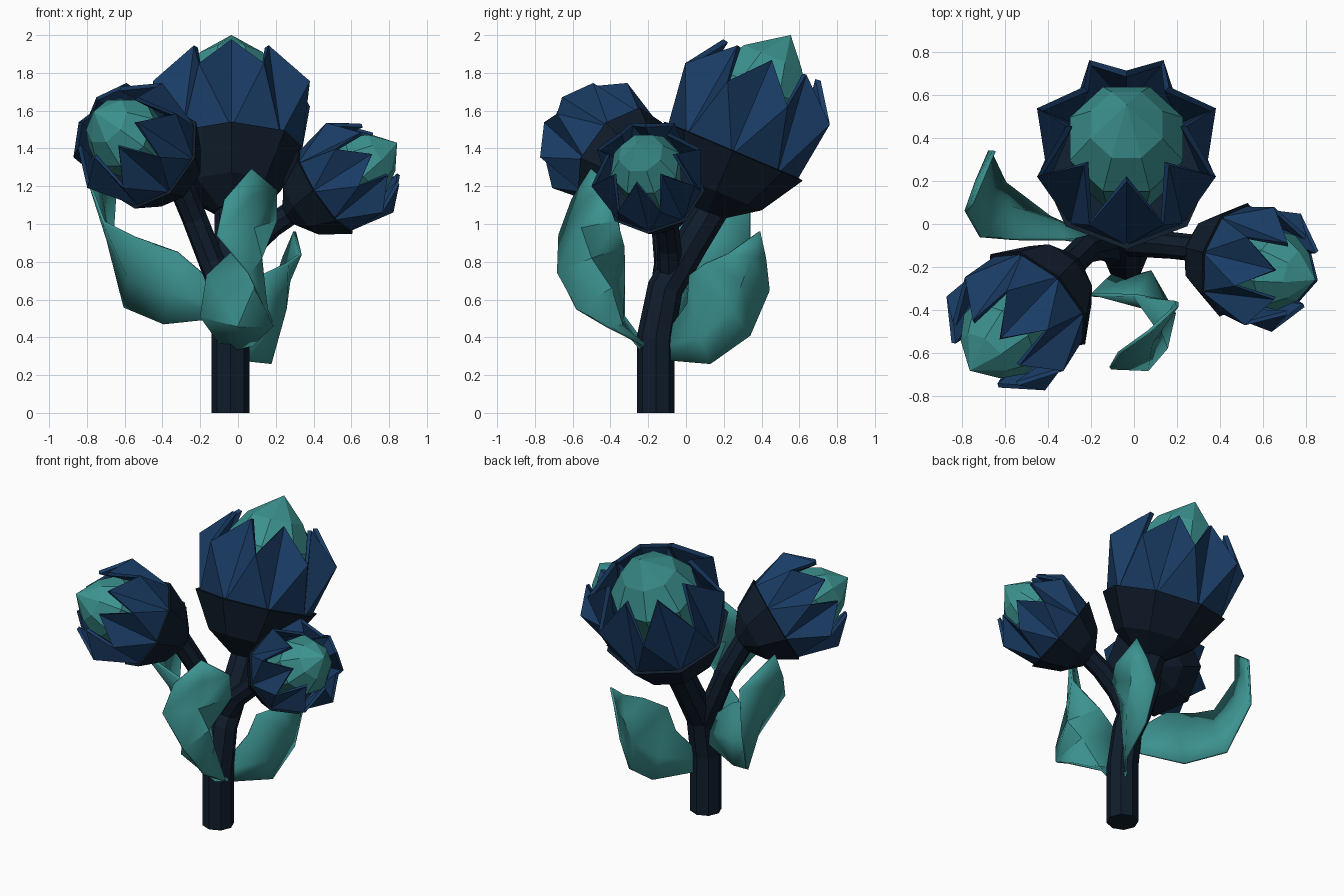
import bpy
from math import sin, cos, pi
from mathutils import Vector

if "Cube" in bpy.data.objects:
    bpy.data.objects.remove(bpy.data.objects["Cube"])


def material(name, color):
    m = bpy.data.materials.new(name)
    m.diffuse_color = (*color, 1)
    m.use_nodes = True
    m.node_tree.nodes["Principled BSDF"].inputs["Base Color"].default_value = m.diffuse_color
    return m


DARK = material("dark_stem", (0.005, 0.012, 0.025))
BLUE = material("petal_blue", (0.010, 0.045, 0.13))
TEAL = material("leaf_teal", (0.045, 0.29, 0.28))


def add_mesh(name, verts, faces, mat, thickness=0):
    me = bpy.data.meshes.new(name)
    me.from_pydata(verts, [], faces)
    me.materials.append(mat)
    ob = bpy.data.objects.new(name, me)
    bpy.context.collection.objects.link(ob)
    if thickness:
        mod = ob.modifiers.new("thickness", 'SOLIDIFY')
        mod.thickness = thickness
        mod.offset = -1
    return ob


def bridge(n, rings):
    """Quads between consecutive closed rings of n vertices."""
    return [(r * n + i, r * n + (i + 1) % n, (r + 1) * n + (i + 1) % n, (r + 1) * n + i)
            for r in range(rings - 1) for i in range(n)]


def flower(name, center, axis, s, bud_offset):
    a = Vector(axis).normalized()
    up = Vector((0, 0, 1))
    e1 = (up - a * up.dot(a)).normalized()
    e2 = a.cross(e1)
    c = Vector(center)
    n = 8

    def pt(h, r, t):
        return c + s * (a * h + r * (e1 * cos(t) + e2 * sin(t)))

    def ring(h, r, shift=0):
        return [pt(h, r, 2 * pi * (i + shift) / n) for i in range(n)]

    # calyx cup with a sharp lip
    prof = [(-0.67, 0.09), (-0.55, 0.26), (-0.32, 0.40), (-0.31, 0.34)]
    verts = [v for h, r in prof for v in ring(h, r)]
    faces = bridge(n, len(prof)) + [tuple(reversed(range(n))),
                                    tuple(range(3 * n, 4 * n))]
    add_mesh(name + "_calyx", verts, faces, DARK)

    # eight pointed petals, each folded along its middle
    verts = ring(-0.34, 0.37) + ring(0.01, 0.45, 0.5) + ring(0.205, 0.28)
    faces = []
    for k in range(n):
        right, left, tip = n + k, n + (k - 1) % n, 2 * n + k
        faces += [(k, right, tip), (k, tip, left), (k, (k + 1) % n, right)]
    add_mesh(name + "_petals", verts, faces, BLUE, 0.03 * s)

    # inner bud with a point
    prof = [(-0.32, 0.22), (0.05, 0.285), (0.22, 0.18)]
    verts = [v for h, r in prof for v in ring(h, r, 0.5)]
    verts.append(pt(0.365, bud_offset, pi))
    faces = bridge(n, 3) + [(2 * n + i, 2 * n + (i + 1) % n, 3 * n) for i in range(n)]
    faces.append(tuple(reversed(range(n))))
    add_mesh(name + "_bud", verts, faces, TEAL)


def stem(name, path):
    cu = bpy.data.curves.new(name, 'CURVE')
    cu.dimensions = '3D'
    cu.bevel_depth = 1
    cu.bevel_resolution = 2
    cu.use_fill_caps = True
    sp = cu.splines.new('POLY')
    sp.use_smooth = False
    sp.points.add(len(path) - 1)
    for p, (x, y, z, r) in zip(sp.points, path):
        p.co = (x, y, z, 1)
        p.radius = r
    cu.materials.append(DARK)
    ob = bpy.data.objects.new(name, cu)
    bpy.context.collection.objects.link(ob)
    bpy.ops.object.select_all(action='DESELECT')
    ob.select_set(True)
    bpy.context.view_layer.objects.active = ob
    bpy.ops.object.convert(target='MESH')


def leaf(name, rows, tip):
    """Rows of (edge, midrib, edge) from the stem to a pointed tip."""
    verts = [p for row in rows for p in row] + [tip]
    faces = []
    for r in range(len(rows) - 1):
        for i in range(2):
            k = r * 3 + i
            faces.append((k, k + 1, k + 4, k + 3))
    k = 3 * (len(rows) - 1)
    faces += [(k, k + 1, k + 3), (k + 1, k + 2, k + 3)]
    ob = add_mesh(name, verts, faces, TEAL, 0.016)
    ob.modifiers["thickness"].offset = 0
    bpy.ops.object.select_all(action='DESELECT')
    ob.select_set(True)
    bpy.context.view_layer.objects.active = ob
    bpy.ops.object.shade_smooth_by_angle(angle=0.6)


# flowers
flower("large_flower", (-0.035, 0.375, 1.68), (0, 0.39, 0.92), 1.0, 0.04)
flower("right_flower", (0.64, -0.21, 1.295), (0.81, -0.2, 0.54), 0.68, 0)
flower("left_flower", (-0.595, -0.505, 1.465), (-0.6, -0.63, 0.47), 0.76, 0)

# stems
stem("main_stem", [(-0.04, -0.16, 0, 0.1), (-0.04, -0.16, 0.4, 0.1),
                   (-0.04, -0.11, 0.66, 0.095), (-0.035, 0.03, 0.9, 0.09),
                   (-0.035, 0.15, 1.1, 0.09)])
stem("right_branch", [(-0.04, -0.08, 0.72, 0.07), (0.06, -0.09, 0.88, 0.065),
                      (0.18, -0.10, 0.99, 0.062), (0.31, -0.115, 1.08, 0.062)])
stem("left_branch", [(-0.05, -0.12, 0.6, 0.08), (-0.14, -0.10, 0.8, 0.07),
                     (-0.23, -0.12, 1.03, 0.068), (-0.32, -0.21, 1.25, 0.07)])

# leaves
leaf("left_leaf", [
    [(-0.10, -0.10, 0.50), (-0.11, -0.10, 0.58), (-0.12, -0.10, 0.68)],
    [(-0.39, 0.03, 0.47), (-0.36, 0.01, 0.63), (-0.32, -0.07, 0.85)],
    [(-0.60, 0.19, 0.56), (-0.58, 0.08, 0.72), (-0.55, -0.07, 0.93)],
    [(-0.67, 0.34, 0.87), (-0.69, 0.15, 0.92), (-0.71, -0.06, 1.01)],
    [(-0.65, 0.34, 1.18), (-0.73, 0.20, 1.18), (-0.78, 0.06, 1.20)],
], (-0.75, 0.10, 1.36))
leaf("front_leaf", [
    [(0.08, -0.22, 0.36), (0.00, -0.24, 0.34), (-0.09, -0.22, 0.36)],
    [(0.19, -0.42, 0.46), (0.00, -0.34, 0.46), (-0.20, -0.33, 0.51)],
    [(0.15, -0.58, 0.55), (0.09, -0.40, 0.66), (-0.165, -0.33, 0.73)],
    [(0.06, -0.68, 0.74), (0.12, -0.50, 0.82), (0.00, -0.33, 0.88)],
    [(-0.11, -0.67, 0.94), (0.08, -0.55, 0.98), (0.20, -0.36, 1.02)],
    [(-0.07, -0.60, 1.13), (0.08, -0.50, 1.15), (0.20, -0.38, 1.18)],
], (0.07, -0.50, 1.29))
leaf("back_leaf", [
    [(-0.02, -0.11, 0.28), (0.00, -0.09, 0.36), (0.00, -0.08, 0.45)],
    [(0.17, 0.13, 0.26), (0.15, 0.08, 0.40), (0.07, 0.01, 0.58)],
    [(0.19, 0.34, 0.41), (0.25, 0.24, 0.55), (0.13, 0.02, 0.73)],
    [(0.19, 0.44, 0.65), (0.27, 0.30, 0.70), (0.26, 0.10, 0.79)],
    [(0.24, 0.42, 0.82), (0.31, 0.34, 0.83), (0.33, 0.22, 0.84)],
], (0.30, 0.39, 0.96))
